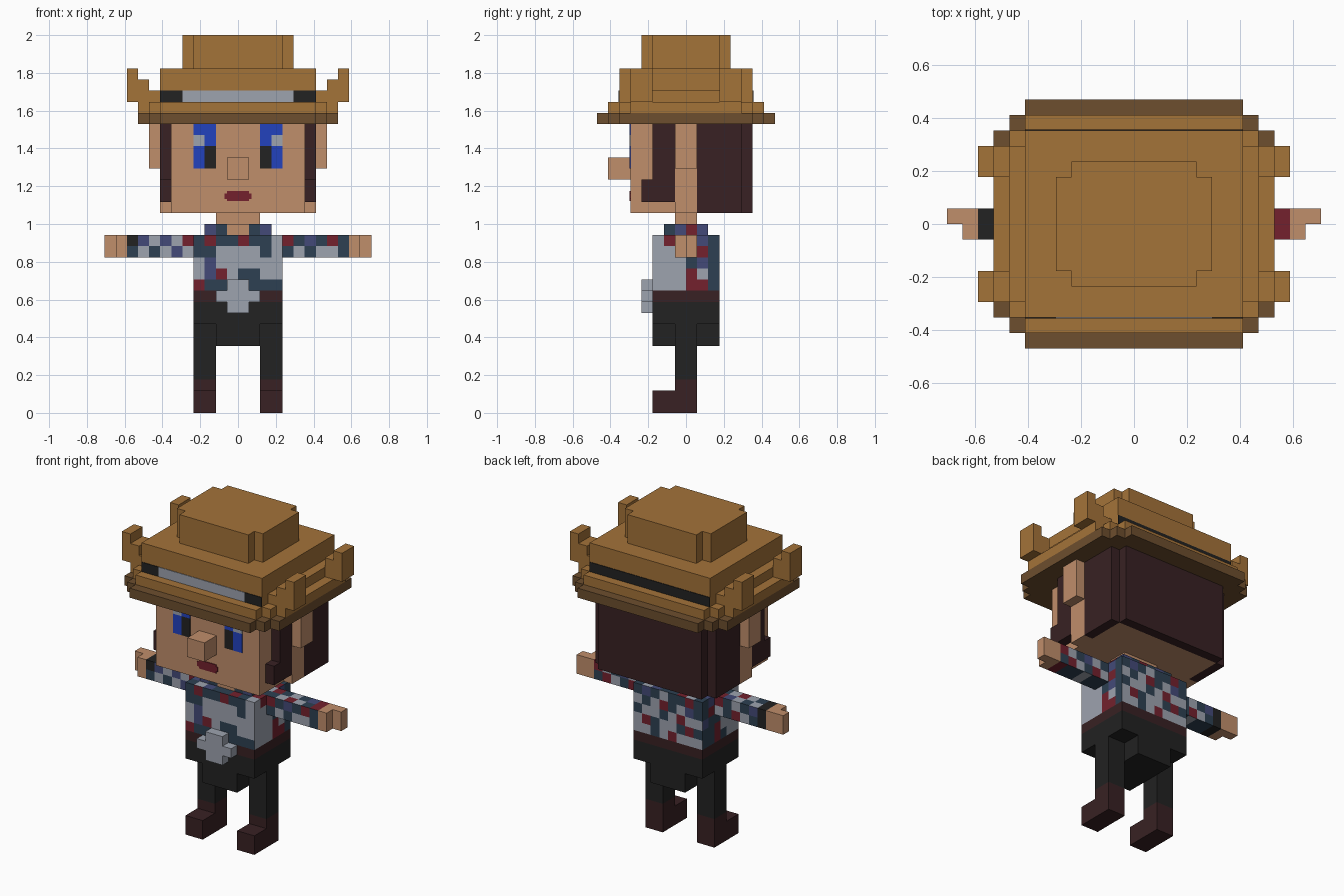
import bpy, bmesh

cube = bpy.data.objects.get("Cube")
if cube:
    bpy.data.objects.remove(cube, do_unlink=True)

U = 2 / 34  # one block


# Materials, from sRGB bytes to linear
def material(name, rgb):
    lin = [((c / 255 + 0.055) / 1.055) ** 2.4 for c in rgb] + [1]
    m = bpy.data.materials.new(name)
    m.use_nodes = True
    m.diffuse_color = lin
    m.node_tree.nodes["Principled BSDF"].inputs["Base Color"].default_value = lin
    return m


MATS = {
    "S": material("skin", (192, 142, 107)),
    "T": material("tan_felt", (164, 115, 57)),
    "N": material("brim_brown", (109, 78, 46)),
    "H": material("dark_hair_leather", (56, 33, 35)),
    "K": material("black", (34, 34, 34)),
    "G": material("pale_grey", (157, 163, 175)),
    "D": material("slate_blue", (45, 64, 82)),
    "R": material("dark_red", (115, 33, 45)),
    "P": material("violet_blue", (67, 74, 120)),
    "B": material("eye_blue", (34, 66, 190)),
}


def make_object(name, bm, keys):
    me = bpy.data.meshes.new(name)
    bm.to_mesh(me)
    bm.free()
    for k in keys:
        me.materials.append(MATS[k])
    ob = bpy.data.objects.new(name, me)
    bpy.context.collection.objects.link(ob)
    return ob


# One-colour part from blocks given as (x0, x1, y0, y1, z0, z1) in block units
def part(name, key, *boxes):
    bm = bmesh.new()
    for x0, x1, y0, y1, z0, z1 in boxes:
        verts = bmesh.ops.create_cube(bm, size=1)["verts"]
        for v in verts:
            v.co.x = U * (x1 if v.co.x > 0 else x0)
            v.co.y = U * (y1 if v.co.y > 0 else y0)
            v.co.z = U * (z1 if v.co.z > 0 else z0)
    return make_object(name, bm, [key])


def flip(b):
    return (-b[1], -b[0]) + tuple(b[2:])


# The same part on both sides
def pair(name, key, *boxes):
    part("left_" + name, key, *boxes)
    part("right_" + name, key, *[flip(b) for b in boxes])


# Patterned cloth block: each side is cut in unit cells coloured by a letter map
def cloth(name, box, maps):
    keys = "GDRPKS"
    lo, hi = box[0::2], box[1::2]
    bm = bmesh.new()
    # side: normal axis, high end?, column axis, columns reversed?, row axis
    sides = {"front": (1, 0, 0, 0, 2), "back": (1, 1, 0, 1, 2),
             "left": (0, 1, 1, 0, 2), "right": (0, 0, 1, 1, 2),
             "top": (2, 1, 0, 0, 1), "bottom": (2, 0, 0, 0, 1)}
    for side, (n, high, ca, rev, ra) in sides.items():
        rows = maps[side].split()
        for r in range(hi[ra] - lo[ra]):
            for c in range(hi[ca] - lo[ca]):
                c0 = hi[ca] - 1 - c if rev else lo[ca] + c
                r0 = hi[ra] - 1 - r
                verts = []
                for dc, dr in ((0, 0), (1, 0), (1, 1), (0, 1)):
                    p = [0, 0, 0]
                    p[n] = (hi if high else lo)[n] * U
                    p[ca], p[ra] = (c0 + dc) * U, (r0 + dr) * U
                    verts.append(bm.verts.new(p))
                row = rows[r % len(rows)]
                bm.faces.new(verts).material_index = keys.index(row[c % len(row)])
    bmesh.ops.remove_doubles(bm, verts=bm.verts, dist=0.001)
    bmesh.ops.recalc_face_normals(bm, faces=bm.faces)
    return make_object(name, bm, keys)


# Legs, boots and trousers
pair("boot", "H", (2, 4, -3, 1, 0, 2), (2, 4, -1, 1, 2, 3))
pair("leg", "K", (2, 4, -1, 1, 3, 8))
part("trousers", "K", (-4, 4, -3, 3, 8, 10), (-2, 2, -3, 3, 6, 8))
part("belt", "H", (-4, 4, -3, 3, 10, 11))
part("buckle", "G", (-1, 1, -4, -3, 9, 12), (-2, -1, -4, -3, 10, 11),
     (1, 2, -4, -3, 10, 11))

# Shirt
cloth("shirt", (-4, 4, -3, 3, 11, 16), {
    "front": "DRDDRDDG DDGGGGDG GPGGGGGG GPRGDDGG RDDGGDDD",
    "back": "DPDGDDRD GDGRDGPD DGGDGRGG GRDGGDRD GGDGRGGG",
    "left": "GRDDPD GGDRRD GGGDPD GGGRGD GGGRRD",
    "right": "DPDRGG DRDDGG PDDGGG DDRGGG DDRDGG",
    "top": "DGRDDPGD PDDRDGDR DGPDDRDG",
    "bottom": "D"})
cloth("collar", (-3, 3, -2, 2, 16, 17), {
    "front": "PDSSDP", "back": "PDRDPD", "left": "DPRP", "right": "PRDD",
    "top": "DPDDRD PDRDDP", "bottom": "D"})
cloth("right_sleeve", (-10, -4, -1, 1, 14, 16), {
    "front": "KPGPGR DGDGPG", "back": "RDGDPK GDRGDK",
    "left": "D", "right": "K", "top": "KGDGPR KDGRGD", "bottom": "KDDGDD"})
cloth("left_sleeve", (4, 10, -1, 1, 14, 16), {
    "front": "RDPDRD DGDGGD", "back": "RGDPGD DRGDRG",
    "left": "R", "right": "D", "top": "RDGDPR DGRGDR", "bottom": "DDGDDR"})
pair("hand", "S", (10, 11, -1, 1, 14, 16), (11, 12, 0, 1, 14, 16))

# Head
part("neck", "S", (-2, 2, -1, 1, 16, 18))
part("head", "S", (-6, 6, -5, 5, 18, 26))
part("nose", "S", (-1, 1, -7, -5, 21, 23))
pair("ear", "S", (6, 8, -1, 1, 22, 26))
pair("cheek", "S", (6, 7, -1, 1, 18, 22), (6, 6.02, -5, -1, 18, 26))
pair("sideburn", "H", (6, 7, -3, -1, 19, 26), (6, 7, -4, -3, 19, 21))
part("back_hair", "H", (-6, 6, 5, 6, 18, 26), (6, 7, 1, 5, 18, 26),
     (-7, -6, 1, 5, 18, 26))

# Painted face plates
F = (-5.08, -5)
pair("iris", "B", (2, 4, *F, 25, 26), (2, 3, *F, 24, 25), (3, 4, *F, 22, 24))
pair("eye_glint", "G", (3, 4, *F, 24, 25))
pair("pupil", "K", (2, 3, *F, 22, 24))
part("mouth", "R", (-1, 1, *F, 19.05, 19.95), (-1.2, 1.2, *F, 19.25, 19.75))

# Hat: stepped brim, crown and curled brim tips
part("hat_brim_edge", "N", (-7, 7, -8, 8, 26, 27), (-8, 8, -7, 7, 26, 27),
     (-9, 9, -6, 6, 26, 27))
part("hat_brim_top", "T", (-7, 7, -7, 7, 27, 28), (-8, 8, -6, 6, 27, 28),
     (-9, 9, -5, 5, 27, 28))
part("hat_lower_crown", "T", (-8, 8, -5, 5, 28, 29), (-7, 7, -6, 6, 28, 31))
part("hat_upper_crown", "T", (-5, 5, -3, 3, 31, 34), (-4, 4, -4, 4, 31, 34))
for place, y0 in (("front", -5), ("back", 3)):
    pair(place + "_brim_curl", "T", (8, 9, y0, y0 + 2, 28, 30),
         (9, 10, y0, y0 + 2, 28, 31))

# Hat band plates
part("band_front", "G", (-5, 5, -6.06, -6, 28, 29))
pair("band_front_end", "K", (5, 7, -6.06, -6, 28, 29))
part("band_back", "K", (-7, 7, 6, 6.06, 28, 29))
